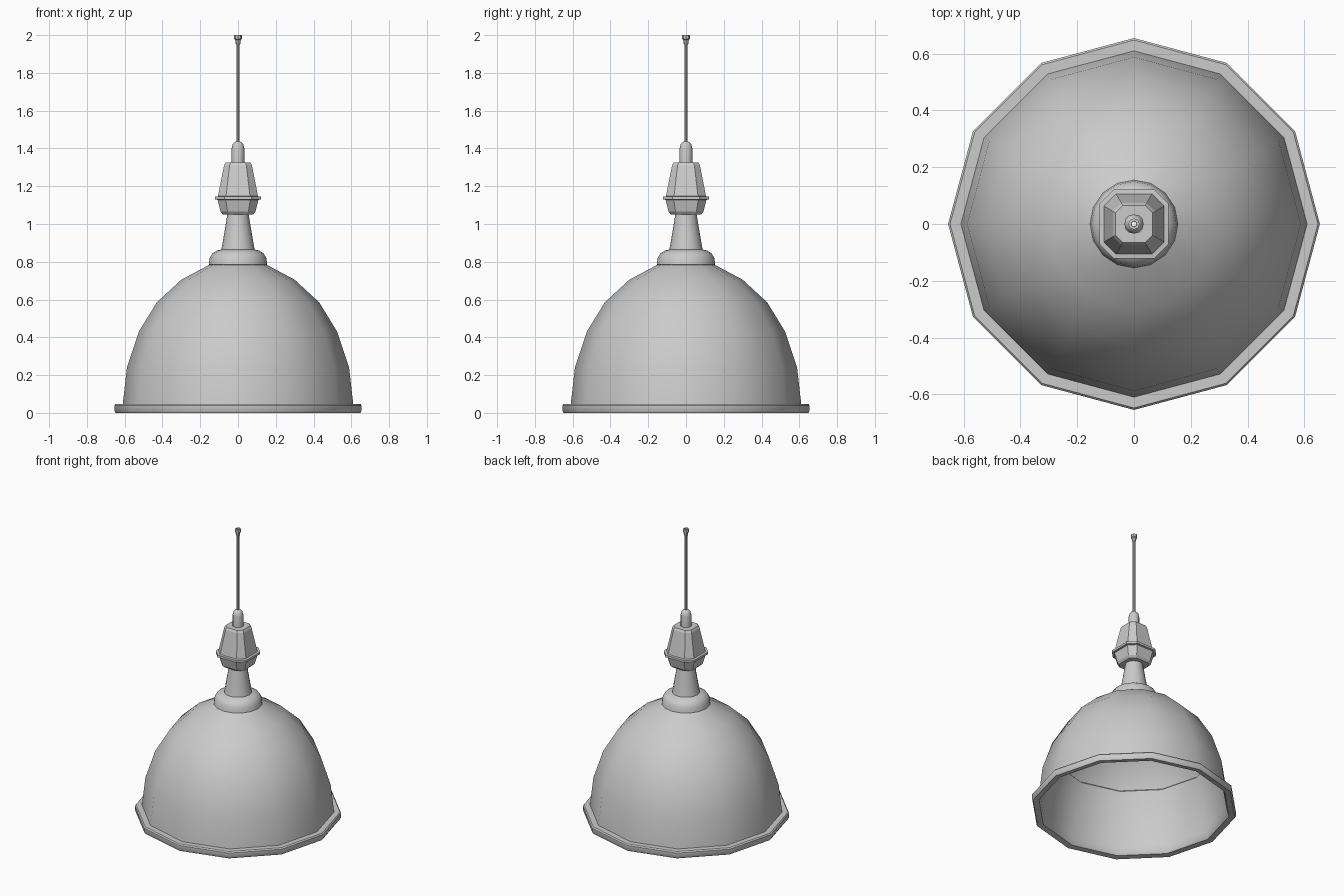
import bpy, bmesh, math

if "Cube" in bpy.data.objects:
    bpy.data.objects.remove(bpy.data.objects["Cube"])


def lathe(name, profile, angles, smooth=35):
    """Revolve (radius, z) points around z through the given angles."""
    bm = bmesh.new()
    rings = [[bm.verts.new((r * math.cos(a), r * math.sin(a), z)) for a in angles]
             for r, z in profile]
    n = len(angles)
    for lo, hi in zip(rings, rings[1:]):
        for i in range(n):
            j = (i + 1) % n
            bm.faces.new((lo[i], lo[j], hi[j], hi[i]))
    mesh = bpy.data.meshes.new(name)
    bm.to_mesh(mesh)
    bm.free()
    ob = bpy.data.objects.new(name, mesh)
    bpy.context.collection.objects.link(ob)
    bpy.ops.object.select_all(action='DESELECT')
    ob.select_set(True)
    bpy.context.view_layer.objects.active = ob
    if smooth:
        bpy.ops.object.shade_smooth_by_angle(angle=math.radians(smooth))
    return ob


def even(n):
    return [2 * math.pi * i / n for i in range(n)]


# Bell shade: inner lining, rolled rim, outer dome
lathe("shade", [(.525, .43), (.515, .42), (.575, .24), (.594, .06), (.6, .02),
                (.61, .005), (.648, 0), (.655, .012), (.655, .04), (.648, .048),
                (.61, .048), (.588, .24), (.525, .43), (.43, .585),
                (.30, .705), (.15, .785)], even(12))

# Rounded collar on top of the shade
lathe("collar", [(.135, .775), (.155, .785), (.15, .82), (.135, .845),
                 (.11, .86), (.085, .865)], even(16))

# Tapered neck
lathe("neck", [(.09, .855), (.08, .91), (.055, 1.06)], even(16))

# Chamfered-square socket housing with a narrow band
c = math.atan(.6)
octagon = [q * math.pi / 2 + s * c for q in range(4) for s in (-1, 1)]
k = 1 / math.cos(c)
housing = [(.045, 1.05), (.08, 1.05), (.092, 1.065), (.108, 1.128), (.121, 1.13),
           (.121, 1.145), (.106, 1.147), (.074, 1.31), (.066, 1.325), (.03, 1.325)]
lathe("socket_housing", [(r * k, z) for r, z in housing], octagon, smooth=0)

# Domed cord grip
lathe("cord_grip", [(.034, 1.32), (.034, 1.40), (.028, 1.423), (.018, 1.434),
                    (.009, 1.437)], even(12))

# Thin hanging cord and flared end
lathe("cord", [(.009, 1.43), (.009, 1.96)], even(8))
lathe("cord_end", [(.009, 1.95), (.013, 1.955), (.015, 1.975), (.02, 1.98),
                   (.02, 2.0), (.01, 2.0)], even(8))
